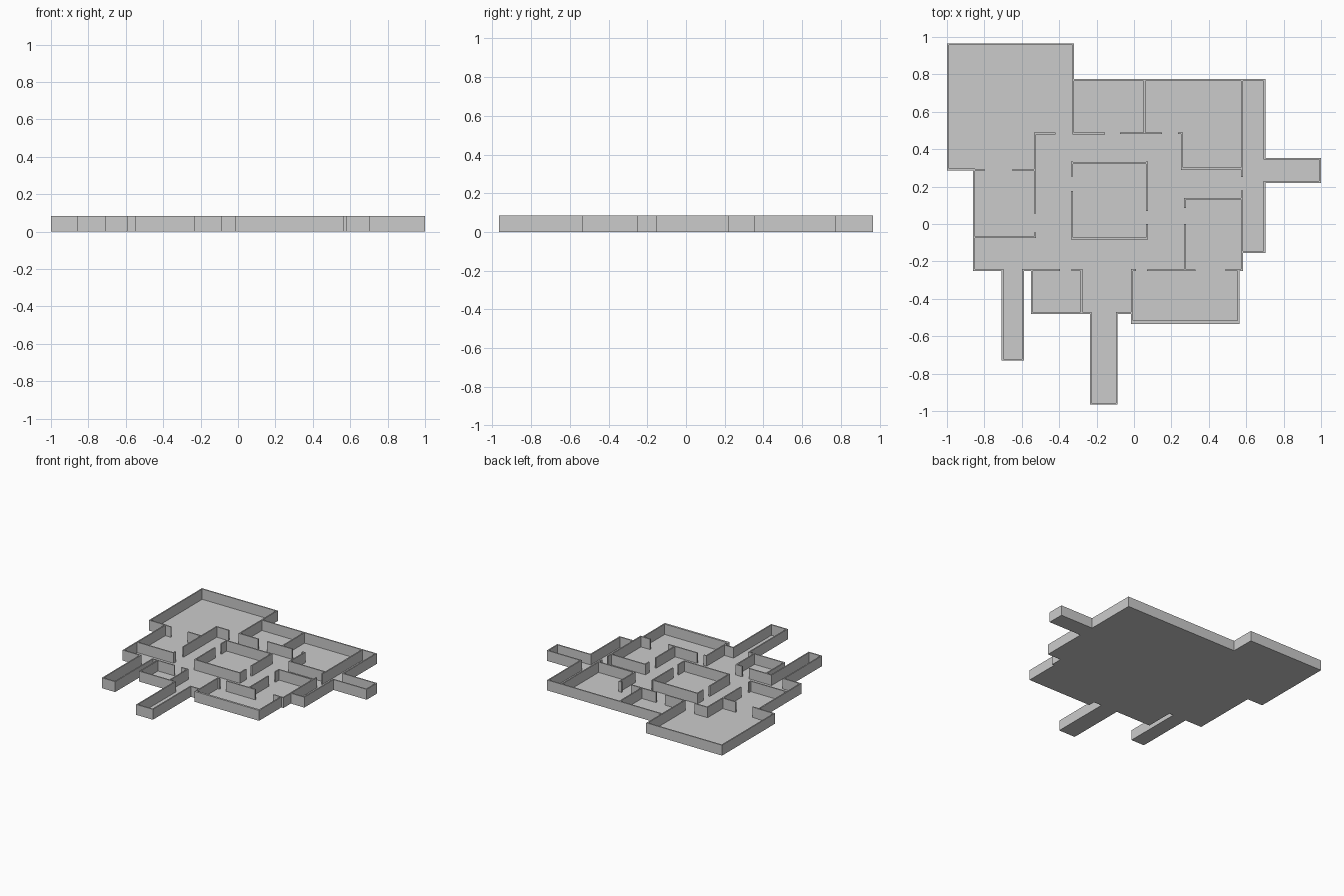
import bpy
import bmesh

if "Cube" in bpy.data.objects:
    bpy.data.objects.remove(bpy.data.objects["Cube"])

H = 0.084   # wall height
T = 0.01    # wall thickness

# Outer footprint, clockwise from the back left corner
OUTLINE = [(-1, .966), (-.32, .966), (-.32, .774), (.703, .774), (.703, .354), (1, .354),
           (1, .219), (.703, .219), (.703, -.155), (.582, -.155), (.582, -.25), (.563, -.25),
           (.563, -.534), (-.016, -.534), (-.016, -.48), (-.087, -.48), (-.087, -.966),
           (-.236, -.966), (-.236, -.48), (-.552, -.48), (-.552, -.25), (-.589, -.25),
           (-.589, -.731), (-.709, -.731), (-.709, -.25), (-.86, -.25), (-.86, .287), (-1, .287)]


def finish(name, bm):
    bmesh.ops.recalc_face_normals(bm, faces=bm.faces)
    mesh = bpy.data.meshes.new(name)
    bm.to_mesh(mesh)
    bm.free()
    ob = bpy.data.objects.new(name, mesh)
    bpy.context.collection.objects.link(ob)
    return ob


def inset(points, d):
    """Mitred inward offset of a clockwise right-angled outline."""
    out = []
    for i, (x, y) in enumerate(points):
        px, py = points[i - 1]
        nx, ny = points[(i + 1) % len(points)]
        for ax, ay, bx, by in ((px, py, x, y), (x, y, nx, ny)):
            if abs(ax - bx) > abs(ay - by):
                oy = -d if bx > ax else d
            else:
                ox = d if by > ay else -d
        out.append((x + ox, y + oy))
    return out


def walls(name, vertical=(), horizontal=()):
    """Straight walls: vertical (x, y0, y1), horizontal (y, x0, x1)."""
    bm = bmesh.new()
    boxes = [(x - T / 2, x + T / 2, a, b) for x, a, b in vertical]
    boxes += [(a, b, y - T / 2, y + T / 2) for y, a, b in horizontal]
    for x0, x1, y0, y1 in boxes:
        cube = bmesh.ops.create_cube(bm, size=1)["verts"]
        for v in cube:
            v.co = (x1 if v.co.x > 0 else x0, y1 if v.co.y > 0 else y0, H if v.co.z > 0 else 0)
    return finish(name, bm)


# Floor
bm = bmesh.new()
bm.faces.new([bm.verts.new((x, y, 0)) for x, y in reversed(OUTLINE)])
floor = finish("floor", bm)
if floor.data.polygons[0].normal.z < 0:
    floor.data.flip_normals()

# Outer wall ring
bm = bmesh.new()
inner = inset(OUTLINE, T)
rings = [[bm.verts.new((x, y, z)) for x, y in pts]
         for pts, z in ((OUTLINE, 0), (OUTLINE, H), (inner, H), (inner, 0))]
n = len(OUTLINE)
for k in range(4):
    a, b = rings[k], rings[(k + 1) % 4]
    for i in range(n):
        j = (i + 1) % n
        bm.faces.new((a[i], a[j], b[j], b[i]))
finish("outer_wall", bm)

# Central room
walls("central_room_walls",
      [(-.332, .255, .333), (-.332, -.082, .177), (.07, .07, .333), (.07, -.082, 0)],
      [(.327, -.337, .075), (-.077, -.337, .075)])

# Left rooms
walls("left_room_walls",
      [(-.53, .055, .487), (-.53, -.076, -.045)],
      [(.288, -.86, -.80), (.288, -.65, -.53), (-.071, -.86, -.525), (.483, -.535, -.42)])

# Back rooms
walls("back_room_walls",
      [(-.325, .48, .774), (.057, .483, .774), (.256, .29, .488), (.577, .25, .774)],
      [(.483, -.33, -.155), (.485, -.075, .15), (.485, .235, .261), (.297, .251, .582)])

# Right rooms
walls("right_room_walls",
      [(.577, -.25, .18), (.272, .085, .14), (.272, -.25, 0)],
      [(.135, .267, .582)])

# Front rooms
walls("front_room_walls",
      [(-.28, -.48, -.24), (-.011, -.534, -.24)],
      [(-.245, -.589, -.395), (-.245, -.335, -.275), (-.245, -.016, .01),
       (-.247, .07, .33), (-.245, .49, .582), (-.522, -.01, .56)])
